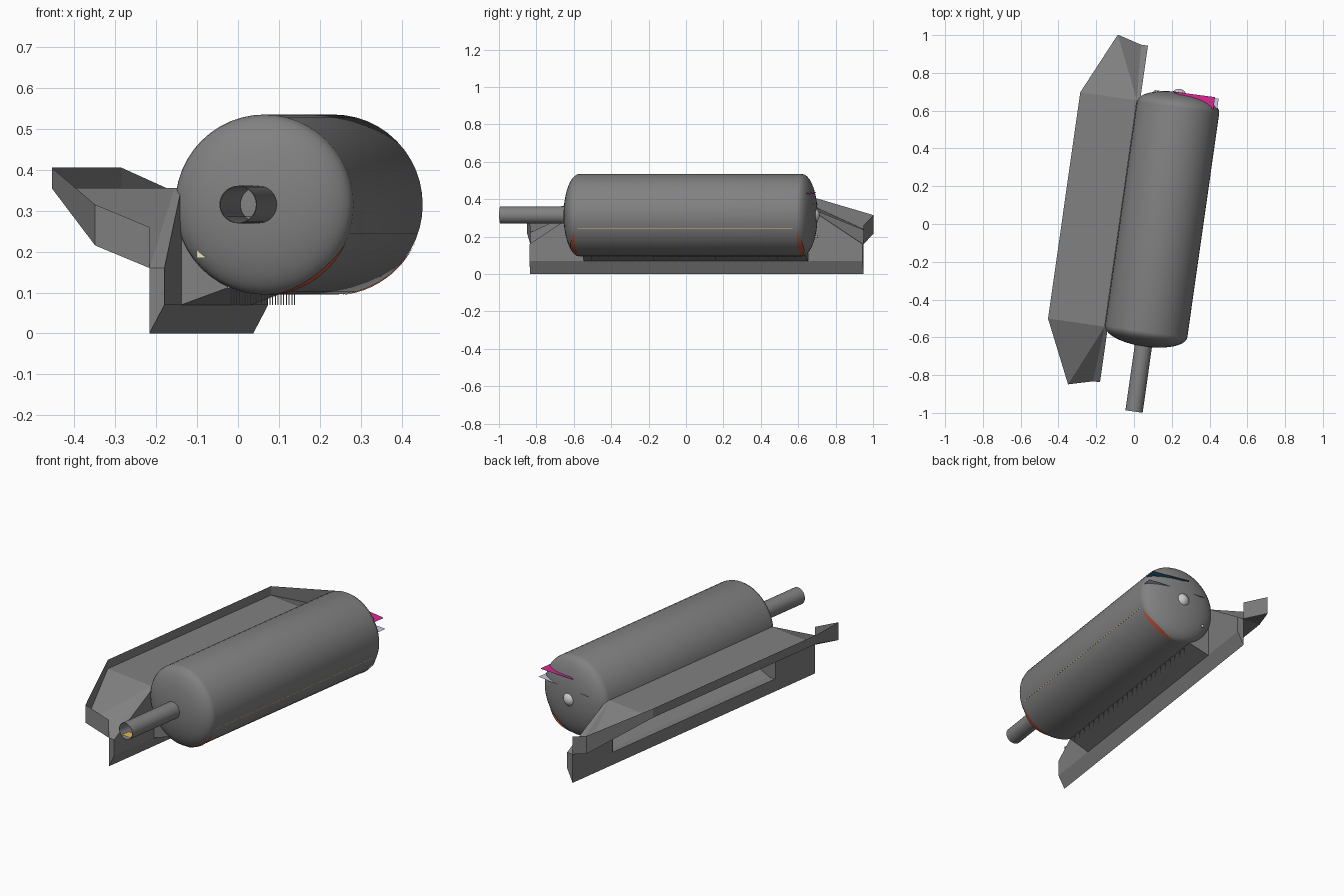
import bpy, bmesh, math
from mathutils import Matrix

if "Cube" in bpy.data.objects:
    bpy.data.objects.remove(bpy.data.objects["Cube"])

# Shared frame: local y runs along the tank, turned a little from world y
FRAME = Matrix.Translation((0.145, 0.025, 0)) @ Matrix.Rotation(math.radians(-8.1), 4, 'Z')
ZC, R, H = 0.315, 0.22, 0.6
DARK = (0.22, 0.22, 0.22)
mats = {}


def add(name, verts, faces, color=DARK, smooth=False):
    me = bpy.data.meshes.new(name)
    me.from_pydata(verts, [], faces)
    me.validate()
    ob = bpy.data.objects.new(name, me)
    bpy.context.collection.objects.link(ob)
    ob.matrix_world = FRAME
    if color not in mats:
        mats[color] = bpy.data.materials.new("dark_grey" if color == DARK else name + "_colour")
        mats[color].diffuse_color = (*color, 1)
    me.materials.append(mats[color])
    if smooth:
        bpy.context.view_layer.objects.active = ob
        ob.select_set(True)
        bpy.ops.object.shade_smooth_by_angle(angle=math.radians(35))
        ob.select_set(False)
    return ob


def recalc(ob):
    bm = bmesh.new()
    bm.from_mesh(ob.data)
    bmesh.ops.remove_doubles(bm, verts=bm.verts, dist=1e-5)
    bmesh.ops.recalc_face_normals(bm, faces=bm.faces)
    bm.to_mesh(ob.data)
    bm.free()
    return ob


def lathe(name, profile, n=48, zc=ZC, u=0, **kw):
    """Revolve (radius, y) points about the local y axis."""
    verts, faces = [], []
    for r, y in profile:
        for i in range(n):
            a = 2 * math.pi * i / n
            verts.append((u + r * math.cos(a), y, zc + r * math.sin(a)))
    for k in range(len(profile) - 1):
        for i in range(n):
            j = (i + 1) % n
            faces.append((k * n + i, k * n + j, (k + 1) * n + j, (k + 1) * n + i))
    return recalc(add(name, verts, faces, **kw))


def ball(name, r, u, y, z, color):
    arc = [(r * math.sin(math.pi * i / 10), y - r * math.cos(math.pi * i / 10)) for i in range(11)]
    return lathe(name, arc, n=20, zc=z, u=u, color=color, smooth=True)


def prism(name, section, y0, y1, color=DARK):
    """Extrude an (x, z) section along local y."""
    n = len(section)
    verts = [(x, y, z) for y in (y0, y1) for x, z in section]
    faces = [tuple(range(n))[::-1], tuple(range(n, 2 * n))]
    faces += [(i, (i + 1) % n, (i + 1) % n + n, i + n) for i in range(n)]
    return recalc(add(name, verts, faces, color))


# Tank with domed ends
dome = [(R * math.cos(t), H + 0.08 * math.sin(t)) for t in [math.pi / 2 * i / 10 for i in range(11)]]
lathe("tank", [(r, -y) for r, y in reversed(dome)] + dome, u=0.004, smooth=True)

# Open front pipe with a thin wall
lathe("front_pipe", [(0.044, -0.62), (0.044, -1.028), (0.046, -1.028), (0.046, -0.62)], n=32, smooth=True)
ball("rear_knob", 0.042, 0, 0.655, ZC, (0.8, 0.8, 0.8))
ball("rear_stud", 0.008, -0.13, 0.66, 0.2, (0.9, 0.9, 0.9))

# Side tray: flat floor, drooping ends and an upright rim
IN, MID, TIP = -0.237, 0.605, 0.935
floor = [(IN + 0.02, -MID, 0.355), (IN + 0.02, MID, 0.355), (-0.52, MID, 0.355), (-0.52, -MID, 0.355)]
faces = [(0, 1, 2, 3)]
for s, inner, outer in ((-1, 0, 3), (1, 1, 2)):
    k = len(floor)
    floor += [(-0.366, s * TIP, 0.215), (IN, s * 0.9, 0.16)]
    faces += [(inner, outer, k), (inner, k, k + 1)]
add("tray_floor", floor, faces)
rim = [(IN, -0.9, 0.16, 0.26), (-0.366, -TIP, 0.215, 0.315), (-0.52, -MID, 0.355, 0.405)]
rim += [(x, -y, a, b) for x, y, a, b in reversed(rim)]
verts = [(x, y, a) for x, y, a, b in rim] + [(x, y, b) for x, y, a, b in rim]
add("tray_rim", verts, [(i, i + 1, i + 7, i + 6) for i in range(5)])

# Upright side frame: chamfered bottom rail and two end posts
prism("bottom_rail", [(IN, 0), (-0.2, 0.07), (IN, 0.07)], -0.9, 0.9)
for s, label in ((-1, "front"), (1, "rear")):
    outline = [(MID, 0.07), (0.9, 0.07), (0.9, 0.16), (MID, 0.355)]
    verts = [(x, s * y, z) for x in (IN, -0.2) for y, z in outline]
    recalc(add(label + "_post", verts, [(0, 1, 2, 3), (7, 6, 5, 4)] +
               [(i, (i + 1) % 4, (i + 1) % 4 + 4, i + 4) for i in range(4)]))
    # plate closing the gap between frame and tank
    plate = [(IN, 0.07), (-0.2, 0.07), (-0.085, 0.112), (-0.11, 0.2), (-0.18, 0.3), (-0.2, 0.355), (IN, 0.355)]
    add(label + "_end_plate", [(x, s * H, z) for x, z in plate], [tuple(range(7))])

# Sloping panel under the tank and its row of thin pins
add("lower_panel", [(-0.2, -MID, 0.07), (-0.2, MID, 0.07), (-0.085, H, 0.112), (-0.085, -H, 0.112)], [(0, 1, 2, 3)])
for i in range(24):
    y = -0.55 + 1.1 * i / 23
    prism("panel_pin", [(-0.086, 0.07), (-0.084, 0.07), (-0.084, 0.115), (-0.086, 0.115)], y - 0.001, y + 0.001)

# Thin coloured slivers on the rear dome, blue underneath
fin = [(-0.04, 0.678, 0.44), (0.19, 0.68, 0.43), (0.19, 0.605, 0.43)]
add("upper_fin", fin, [(0, 2, 1)], (0.75, 0.02, 0.3))
add("upper_fin_underside", [(x, y, z - 0.003) for x, y, z in fin], [(0, 1, 2)], (0.02, 0.16, 0.26))
add("lower_fin", [(-0.14, 0.672, 0.37), (0.21, 0.675, 0.375), (0.21, 0.6, 0.375)], [(0, 2, 1)], (0.6, 0.6, 0.78))

# Red crescents along the lower right of both tank rims
for s, label in ((-1, "front"), (1, "rear")):
    verts, n = [], 12
    for i in range(n + 1):
        a = math.radians(-85 + 60 * i / n)
        w = 0.007 * math.sin(math.pi * i / n)
        for r, y in ((0.222, 0.6), (0.222 - w, 0.603 + 4 * w)):
            verts.append((0.004 + r * math.cos(a), s * y, ZC + r * math.sin(a)))
    add(label + "_red_crescent", verts, [(2 * i, 2 * i + 1, 2 * i + 3, 2 * i + 2) for i in range(n)], (0.5, 0.1, 0.05))

# Side stripe, cream marker and gold patch in the pipe mouth
prism("side_stripe", [(0.2, 0.244), (0.2125, 0.244), (0.2125, 0.246), (0.2, 0.246)], -0.58, 0.58, (0.8, 0.5, 0.2))
add("cream_marker", [(-0.155, -0.66, 0.205), (-0.13, -0.667, 0.185), (-0.155, -0.66, 0.185)], [(0, 2, 1)], (0.85, 0.8, 0.55))
add("pipe_patch", [(-0.03, -1.025, 0.286), (0.03, -1.025, 0.286), (0.03, -0.97, 0.284), (-0.03, -0.97, 0.284)],
    [(0, 1, 2, 3)], (0.8, 0.5, 0.1))

for m in bpy.data.materials:
    if m.users and not m.is_grease_pencil:
        m.use_nodes = True
        m.node_tree.nodes["Principled BSDF"].inputs["Base Color"].default_value = m.diffuse_color
